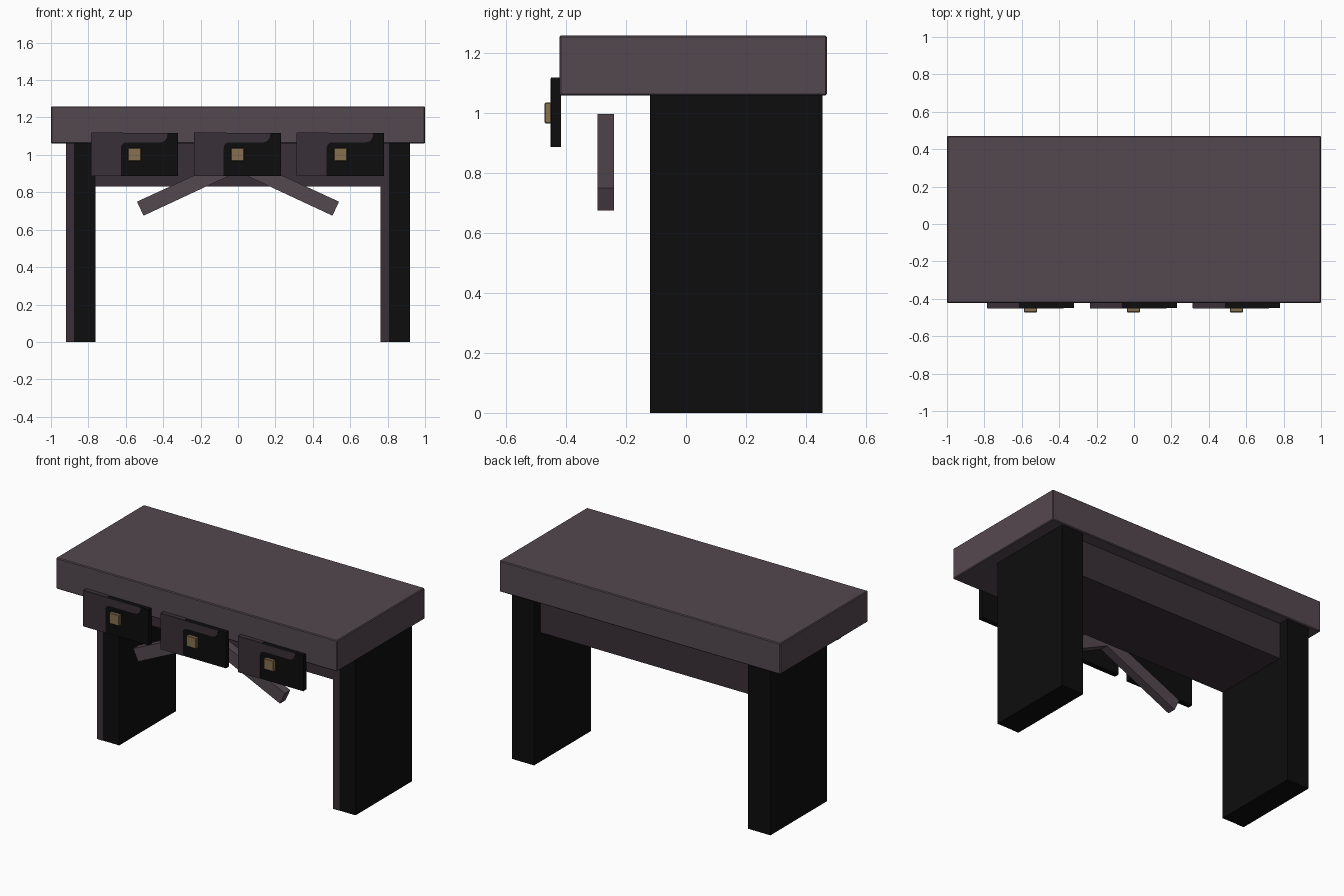
import bpy, bmesh, math

if "Cube" in bpy.data.objects:
    bpy.data.objects.remove(bpy.data.objects["Cube"])


def mat(name, rgb):
    m = bpy.data.materials.new(name)
    m.diffuse_color = (*rgb, 1)
    m.use_nodes = True
    m.node_tree.nodes["Principled BSDF"].inputs["Base Color"].default_value = m.diffuse_color
    return m


PURPLE = mat("dusty purple", (0.088, 0.065, 0.078))
DARK = mat("dark purple", (0.042, 0.030, 0.040))
BLACK = mat("near black", (0.004, 0.004, 0.004))
BRASS = mat("brass", (0.240, 0.165, 0.080))


def extrude_profile(name, pts, y0, y1, material, bevel=0):
    """Extrude an (x, z) outline along y."""
    bm = bmesh.new()
    face = bm.faces.new([bm.verts.new((x, y0, z)) for x, z in pts])
    res = bmesh.ops.extrude_face_region(bm, geom=[face])
    for v in res["geom"]:
        if isinstance(v, bmesh.types.BMVert):
            v.co.y = y1
    bmesh.ops.recalc_face_normals(bm, faces=bm.faces[:])
    me = bpy.data.meshes.new(name)
    bm.to_mesh(me)
    bm.free()
    me.materials.append(material)
    ob = bpy.data.objects.new(name, me)
    bpy.context.collection.objects.link(ob)
    if bevel:
        mod = ob.modifiers.new("Bevel", "BEVEL")
        mod.width = bevel
        mod.segments = 1
    return ob


def box(name, x0, x1, y0, y1, z0, z1, material, bevel=0):
    pts = [(x0, z0), (x1, z0), (x1, z1), (x0, z1)]
    return extrude_profile(name, pts, y0, y1, material, bevel)


def arc(cx, cz, r, a0, a1, n=4):
    return [(cx + r * math.cos(math.radians(a0 + (a1 - a0) * i / n)),
             cz + r * math.sin(math.radians(a0 + (a1 - a0) * i / n))) for i in range(n + 1)]


# Table top and the deep case beneath it
box("table_top", -1, 1, -0.422, 0.47, 1.06, 1.26, PURPLE, 0.005)
box("under_case", -0.765, 0.765, -0.117, 0.39, 0.83, 1.062, DARK)

# Slab legs, each with a lighter strip on the front
for side, x0 in (("left", -0.92), ("right", 0.762)):
    box(side + "_leg", x0, x0 + 0.158, -0.119, 0.456, 0, 1.062, BLACK)
    box(side + "_leg_strip", x0, x0 + 0.044, -0.121, -0.118, 0, 1.062, DARK)

# Bent bar hanging in front of the case
half = [(0.505, 0.675), (0.54, 0.75)]
extrude_profile("bent_bar", [(0, 0.91), *half, (0, 0.998),
                             *[(-x, z) for x, z in reversed(half)]], -0.295, -0.24, PURPLE)

# Drawer fronts with a lighter corner panel and a square knob
Z0, Z1 = 0.887, 1.117
for i, side in enumerate(("left", "middle", "right")):
    cx = -0.5525 + 0.55 * i
    l, r = cx - 0.232, cx + 0.232
    box(side + "_drawer", l, r, -0.45, -0.418, Z0, Z1, BLACK)
    outline = [(l, Z0), (l + 0.158, Z0), *arc(l + 0.188, 1.037, 0.03, 180, 90),
               *arc(cx + 0.135, 1.107, 0.04, -90, 0), (cx + 0.175, Z1), (l, Z1)]
    extrude_profile(side + "_drawer_panel", outline, -0.452, -0.449, DARK)
    box(side + "_drawer_side", l - 0.002, l + 0.001, -0.45, -0.42, Z0, Z1, DARK)
    box(side + "_drawer_top", l, l + 0.17, -0.45, -0.42, Z1 - 0.001, Z1 + 0.002, DARK)
    box(side + "_knob", cx - 0.035, cx + 0.035, -0.472, -0.449, 0.966, 1.036, BRASS, 0.003)
